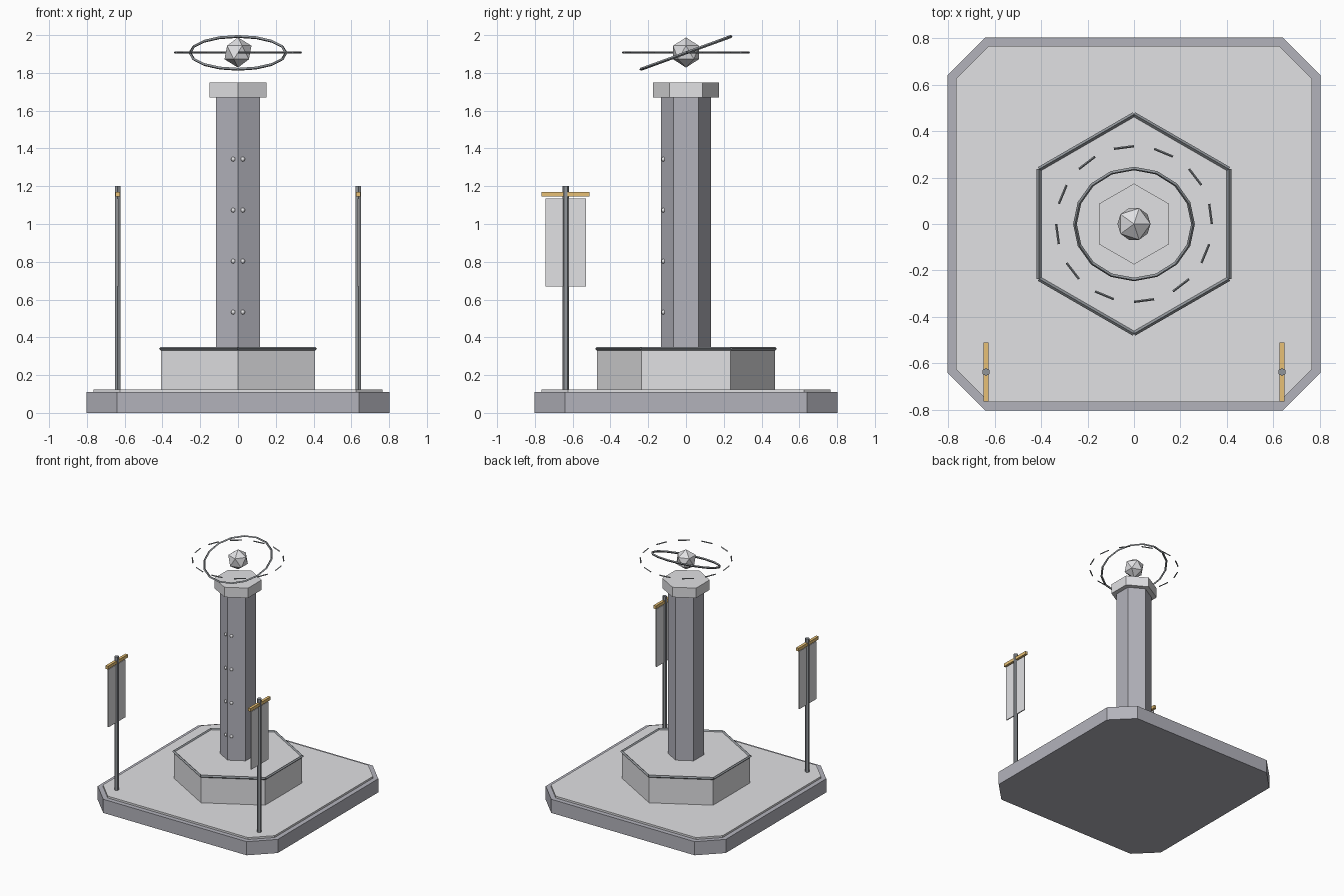
import bpy, bmesh
from math import sin, cos, pi, radians
from mathutils import Vector, Matrix

cube = bpy.data.objects.get("Cube")
if cube:
    bpy.data.objects.remove(cube, do_unlink=True)


def material(name, rgb):
    m = bpy.data.materials.new(name)
    m.use_nodes = True
    m.diffuse_color = (*rgb, 1)
    m.node_tree.nodes["Principled BSDF"].inputs["Base Color"].default_value = (*rgb, 1)
    return m


LIGHT = material("light stone", (0.75, 0.75, 0.77))
STONE = material("blue grey stone", (0.45, 0.45, 0.50))
METAL = material("steel grey", (0.28, 0.30, 0.32))
GOLD = material("gold", (0.80, 0.53, 0.18))


def finish(name, bm, mat):
    bmesh.ops.recalc_face_normals(bm, faces=bm.faces)
    mesh = bpy.data.meshes.new(name)
    bm.to_mesh(mesh)
    bm.free()
    mesh.materials.append(mat)
    ob = bpy.data.objects.new(name, mesh)
    bpy.context.collection.objects.link(ob)
    return ob


def prism(name, outline, z0, z1, mat):
    """Extrude a flat outline from z0 up to z1."""
    bm = bmesh.new()
    face = bm.faces.new([bm.verts.new((x, y, z0)) for x, y in outline])
    top = bmesh.ops.extrude_face_region(bm, geom=[face])["geom"]
    verts = [v for v in top if isinstance(v, bmesh.types.BMVert)]
    bmesh.ops.translate(bm, verts=verts, vec=(0, 0, z1 - z0))
    return finish(name, bm, mat)


def ngon(n, r, cx=0, cy=0):
    """Regular outline with a corner toward the front."""
    return [(cx + r * sin(2 * pi * i / n), cy - r * cos(2 * pi * i / n)) for i in range(n)]


def clipped_square(half, cut):
    pts = []
    for sx, sy in ((1, 1), (-1, 1), (-1, -1), (1, -1)):
        pair = [(sx * half, sy * (half - cut)), (sx * (half - cut), sy * half)]
        pts += pair if sx * sy > 0 else pair[::-1]
    return pts


def box(name, centre, size, mat):
    bm = bmesh.new()
    bmesh.ops.create_cube(bm, size=1, matrix=Matrix.Translation(centre) @ Matrix.Diagonal((*size, 1)))
    return finish(name, bm, mat)


def rods(name, segments, r, mat, sides):
    """Straight bars between pairs of points, in one object."""
    bm = bmesh.new()
    for a, b in segments:
        d = b - a
        turn = d.to_track_quat('Z', 'Y').to_matrix().to_4x4()
        bmesh.ops.create_cone(bm, cap_ends=True, segments=sides, radius1=r, radius2=r,
                              depth=d.length, matrix=Matrix.Translation((a + b) / 2) @ turn)
    return finish(name, bm, mat)


# Stepped base and hexagonal tower
prism("base_slab", clipped_square(0.803, 0.163), 0, 0.11, STONE)
prism("base_top", clipped_square(0.766, 0.14), 0.11, 0.125, LIGHT)
prism("pedestal", ngon(6, 0.47), 0.125, 0.34, LIGHT)
prism("column", ngon(6, 0.133), 0.34, 1.67, STONE)
prism("column_cap", ngon(6, 0.174), 1.67, 1.75, LIGHT)

# Trim along the pedestal rim
rim = [Vector((x, y, 0.34)) for x, y in ngon(6, 0.472)]
rods("pedestal_trim", [(rim[i - 1], rim[i]) for i in range(6)], 0.01, METAL, 4)

# Paired studs beside the front edge of the column
bm = bmesh.new()
for k in range(4):
    for x in (-0.025, 0.025):
        bmesh.ops.create_icosphere(bm, subdivisions=3, radius=0.012,
                                   matrix=Matrix.Translation((x, -0.119, 0.533 + 0.27 * k)))
for face in bm.faces:
    face.smooth = True
finish("column_studs", bm, LIGHT)

# Floating crystal
bm = bmesh.new()
bmesh.ops.create_icosphere(bm, subdivisions=1, radius=0.08)
finish("crystal", bm, LIGHT).location.z = 1.908

# Tilted orbit ring
bpy.ops.mesh.primitive_torus_add(major_segments=16, minor_segments=4, major_radius=0.254,
                                 minor_radius=0.008, location=(0, 0, 1.906),
                                 rotation=(radians(20), 0, 0))
ring = bpy.context.object
ring.name = "tilted_ring"
ring.data.materials.append(METAL)

# Level ring of dashes: every other side of a 24-sided circle
circle = [Vector((0.335 * cos(pi * i / 12), 0.335 * sin(pi * i / 12), 1.908)) for i in range(24)]
rods("dashed_ring", [(circle[i], circle[i + 1]) for i in range(0, 24, 2)], 0.005, METAL, 4)

# Banners on poles at the front corners
for side, s in (("left", 1), ("right", -1)):
    x, y = 0.637 * s, -0.637
    prism(side + "_pole", ngon(6, 0.017, x, y), 0.125, 1.2, METAL)
    box(side + "_crossbar", (x, y, 1.157), (0.022, 0.254, 0.025), GOLD)
    box(side + "_banner", (x, y, 0.902), (0.008, 0.214, 0.466), LIGHT)
